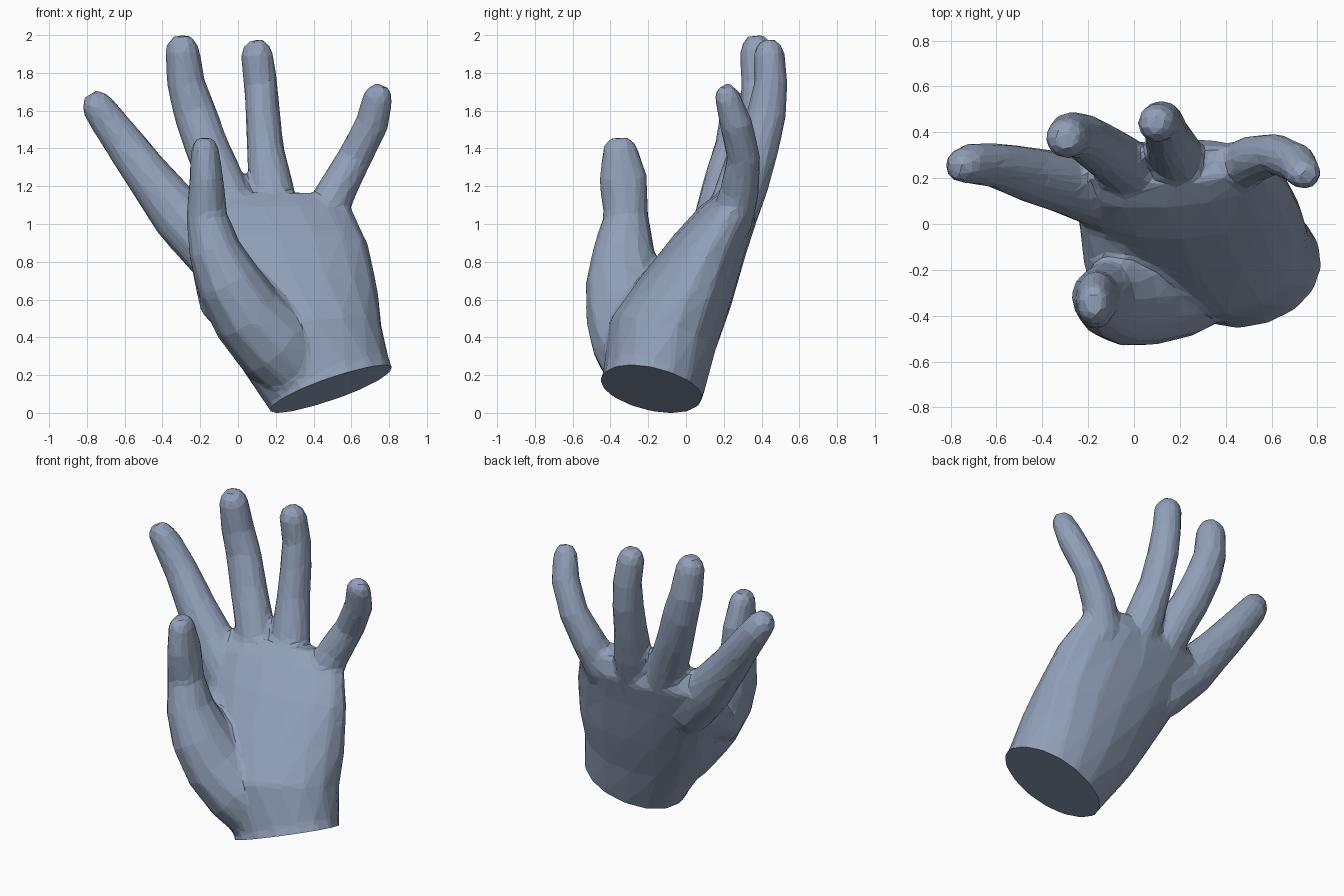
import bpy, bmesh, math
from mathutils import Vector

cube = bpy.data.objects.get("Cube")
if cube:
    bpy.data.objects.remove(cube, do_unlink=True)

skin = bpy.data.materials.new("slate blue")
skin.use_nodes = True
COLOUR = (0.28, 0.35, 0.48, 1)
skin.diffuse_color = COLOUR
skin.node_tree.nodes["Principled BSDF"].inputs["Base Color"].default_value = COLOUR


def loft(name, sections, sides=12, power=1.0):
    """Skin a row of rings, each given as (centre, half width vector, half depth vector)."""
    bm = bmesh.new()
    rings = []
    for centre, u, v in sections:
        ring = []
        for i in range(sides):
            a = math.tau * i / sides
            c, s = math.cos(a), math.sin(a)
            p = centre + u * math.copysign(abs(c) ** power, c) + v * math.copysign(abs(s) ** power, s)
            ring.append(bm.verts.new(p))
        rings.append(ring)
    for low, high in zip(rings, rings[1:]):
        for i in range(sides):
            j = (i + 1) % sides
            bm.faces.new((low[i], low[j], high[j], high[i]))
    bm.faces.new(rings[0])
    bm.faces.new(rings[-1])
    bmesh.ops.recalc_face_normals(bm, faces=bm.faces)
    mesh = bpy.data.meshes.new(name)
    bm.to_mesh(mesh)
    bm.free()
    obj = bpy.data.objects.new(name, mesh)
    bpy.context.collection.objects.link(obj)
    return obj


def digit(name, path):
    """Tube along (x, y, z, half width, half depth) points, rounded off at the tip."""
    pts = [Vector(p[:3]) for p in path]
    sections = []
    for i, p in enumerate(path):
        t = (pts[min(i + 1, len(pts) - 1)] - pts[max(i - 1, 0)]).normalized()
        y = Vector((0, 1, 0))
        v = (y - t * t.dot(y)).normalized()
        sections.append((pts[i], v.cross(t) * p[3], v * p[4]))
    # rounded tip
    centre, u, v = sections[-1]
    for step, size in ((0.45, 0.85), (0.85, 0.5)):
        sections.append((centre + t * path[-1][3] * step, u * size, v * size))
    return loft(name, sections)


# Palm: left edge, right edge and half depth of each section, from wrist to knuckles
palm_rows = [
    ((.27, -.35, -.12), (.85, -.12, .08), (-.1, .235, -.12)),
    ((.175, -.28, .06), (.79, -.07, .25), (-.08, .24, -.11)),
    ((-.05, -.2, .36), (.76, -.05, .46), (-.04, .27, -.10)),
    ((-.18, -.04, .62), (.74, .03, .66), (0, .24, -.08)),
    ((-.28, .11, .88), (.69, .14, .90), (0, .188, -.06)),
    ((-.34, .2, 1.05), (.61, .245, 1.07), (0, .148, -.04)),
    ((-.22, .23, 1.15), (.55, .28, 1.16), (0, .08, -.02)),
]
palm_sections = []
for left, right, depth in palm_rows:
    l, r = Vector(left), Vector(right)
    palm_sections.append(((l + r) / 2, (r - l) / 2, Vector(depth)))
parts = [loft("palm", palm_sections, sides=16, power=0.95)]

# Fingers and thumb
parts.append(digit("index_finger", [
    (.0, .07, .72, .13, .11), (-.12, .12, .85, .16, .15), (-.31, .18, 1.05, .15, .135),
    (-.475, .22, 1.26, .122, .12), (-.60, .255, 1.43, .108, .10), (-.71, .265, 1.58, .094, .09),
    (-.743, .255, 1.63, .087, .08)]))
parts.append(digit("middle_finger", [
    (.06, .17, .85, .11, .11), (.0, .225, 1.02, .13, .13), (-.08, .285, 1.22, .122, .12),
    (-.16, .34, 1.4, .118, .11), (-.23, .385, 1.6, .115, .10), (-.275, .39, 1.75, .103, .10),
    (-.295, .375, 1.925, .092, .09)]))
parts.append(digit("ring_finger", [
    (.24, .17, .85, .11, .11), (.2, .245, 1.02, .125, .125), (.175, .315, 1.2, .12, .12),
    (.145, .38, 1.4, .1, .11), (.13, .43, 1.6, .092, .105), (.12, .45, 1.75, .09, .09),
    (.1, .44, 1.905, .087, .085)]))
parts.append(digit("little_finger", [
    (.44, .17, .85, .11, .1), (.45, .24, 1.02, .115, .115), (.52, .285, 1.18, .105, .105),
    (.62, .305, 1.36, .092, .09), (.71, .265, 1.54, .09, .087), (.74, .22, 1.675, .08, .07)]))
parts.append(digit("thumb", [
    (.36, -.21, .2, .2, .2), (.2, -.255, .37, .225, .245), (.05, -.3, .53, .2, .235),
    (-.05, -.33, .7, .175, .205), (-.125, -.33, .87, .14, .165), (-.165, -.318, 1.05, .11, .12),
    (-.168, -.333, 1.25, .09, .13), (-.175, -.35, 1.4, .075, .095)]))
# Web of skin between thumb and palm
parts.append(digit("thumb_web", [
    (-.04, -.3, .6, .17, .13), (-.08, -.12, .69, .15, .13), (-.11, .05, .8, .14, .12)]))

# Fuse the parts into one skin and reduce it to facets
bpy.ops.object.select_all(action='DESELECT')
for part in parts:
    part.select_set(True)
bpy.context.view_layer.objects.active = parts[0]
bpy.ops.object.join()
hand = bpy.context.object
hand.name = "hand"
remesh = hand.modifiers.new("fuse", 'REMESH')
remesh.mode = 'VOXEL'
remesh.voxel_size = 0.018
soften = hand.modifiers.new("soften", 'SMOOTH')
soften.iterations = 8
facets = hand.modifiers.new("facets", 'DECIMATE')
facets.ratio = 0.045
for name in ("fuse", "soften", "facets"):
    bpy.ops.object.modifier_apply(modifier=name)

# Flat slanted cut at the wrist
bm = bmesh.new()
bm.from_mesh(hand.data)
cut = bmesh.ops.bisect_plane(bm, geom=bm.verts[:] + bm.edges[:] + bm.faces[:],
                             plane_co=(.51, -.19, .14), plane_no=(-.36, .23, 1), clear_inner=True)
rim = [e for e in cut["geom_cut"] if isinstance(e, bmesh.types.BMEdge)]
bmesh.ops.contextual_create(bm, geom=rim)
bmesh.ops.recalc_face_normals(bm, faces=bm.faces)

# Stand on the ground
base = min(v.co.z for v in bm.verts)
bmesh.ops.translate(bm, verts=bm.verts, vec=(0, 0, -base))
bm.to_mesh(hand.data)
bm.free()
hand.data.materials.clear()
hand.data.materials.append(skin)
for poly in hand.data.polygons:
    poly.material_index = 0
    poly.use_smooth = False
